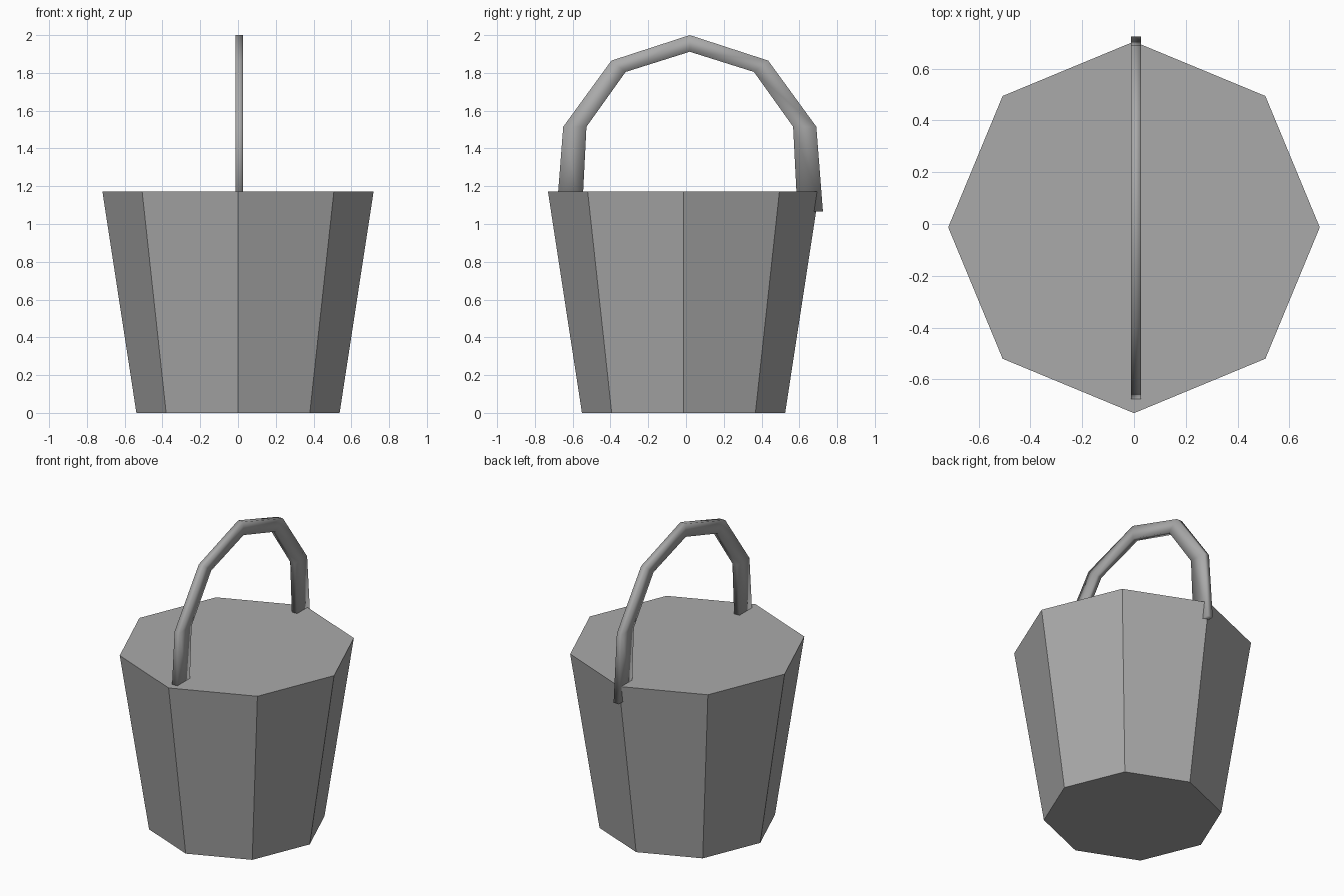
import bpy, bmesh, math

cube = bpy.data.objects.get("Cube")
if cube:
    bpy.data.objects.remove(cube, do_unlink=True)

grey = bpy.data.materials.new("plain grey")
grey.use_nodes = True
colour = (0.4, 0.4, 0.4, 1)
grey.diffuse_color = colour
grey.node_tree.nodes["Principled BSDF"].inputs["Base Color"].default_value = colour


def add_object(name, bm, smooth):
    bmesh.ops.recalc_face_normals(bm, faces=bm.faces)
    mesh = bpy.data.meshes.new(name)
    bm.to_mesh(mesh)
    bm.free()
    mesh.materials.append(grey)
    mesh.shade_smooth() if smooth else mesh.shade_flat()
    obj = bpy.data.objects.new(name, mesh)
    bpy.context.collection.objects.link(obj)
    return obj


# Bucket body: closed eight-sided taper with corners on the axes
HEIGHT = 1.173
bm = bmesh.new()
bmesh.ops.create_cone(bm, cap_ends=True, segments=8, radius1=0.538,
                      radius2=0.718, depth=HEIGHT)
corner = min(bm.verts, key=lambda v: abs(math.atan2(v.co.y, v.co.x)))
turn = -math.atan2(corner.co.y, corner.co.x)
body = add_object("bucket_body", bm, False)
body.location = (0, -0.013, HEIGHT / 2)
body.rotation_euler.z = turn

# Handle: flat band swept along a mirrored arch, slightly off centre
outer = [(0.705, 1.065), (0.67, 1.515), (0.415, 1.865), (0, 2.0)]
inner = [(0.57, 1.065), (0.547, 1.515), (0.34, 1.805), (0, 1.912)]
HALF = 0.0195


def arch(points):
    return points + [(-y, z) for y, z in reversed(points[:-1])]


bm = bmesh.new()
rings = []
for (yo, zo), (yi, zi) in zip(arch(outer), arch(inner)):
    corners = [(-HALF, yo, zo), (HALF, yo, zo), (HALF, yi, zi), (-HALF, yi, zi)]
    rings.append([bm.verts.new(c) for c in corners])
for a, b in zip(rings, rings[1:]):
    for i in range(4):
        j = (i + 1) % 4
        bm.faces.new((a[i], a[j], b[j], b[i]))
bm.faces.new(rings[0])
bm.faces.new(rings[-1])
handle = add_object("handle", bm, True)
handle.location = (0.007, 0.02, 0)
